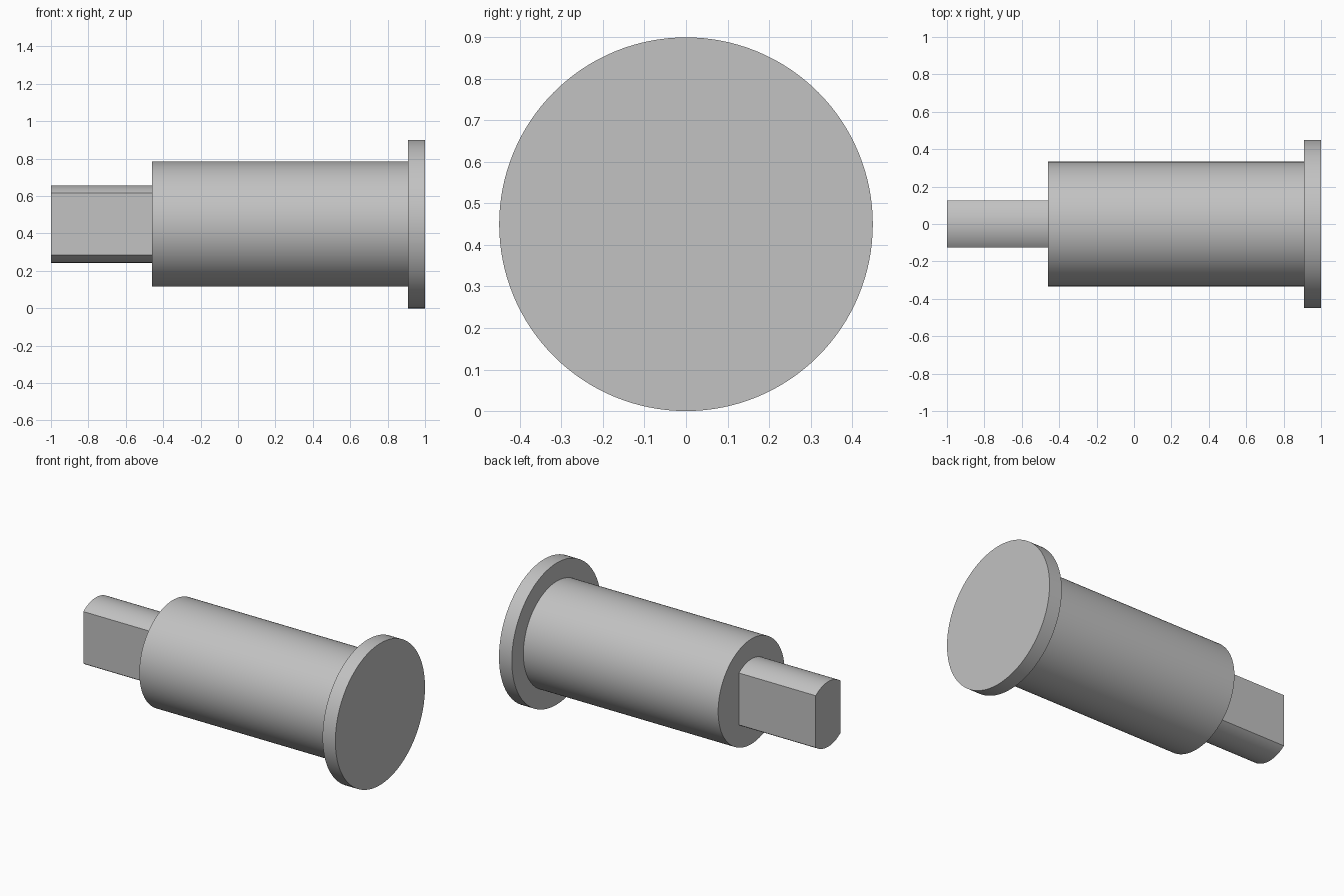
import bpy
import bmesh
import math

cube = bpy.data.objects.get("Cube")
if cube:
    bpy.data.objects.remove(cube, do_unlink=True)

AXIS_Z = 0.45

steel = bpy.data.materials.new("grey_steel")
steel.use_nodes = True
colour = (0.54, 0.54, 0.54, 1)
steel.diffuse_color = colour
steel.node_tree.nodes["Principled BSDF"].inputs["Base Color"].default_value = colour


def arc(radius, start, end, steps):
    """Section points (y, z) along an arc around the shaft axis."""
    angles = [start + (end - start) * i / steps for i in range(steps + 1)]
    return [(radius * math.cos(a), radius * math.sin(a)) for a in angles]


def circle(radius, steps=128):
    return arc(radius, 0, 2 * math.pi, steps)[:-1]


def extrude_along_x(name, section, x0, x1, cap_right=False):
    """Prism along x; the right end stays open where it meets the next part."""
    bm = bmesh.new()
    left, right = ([bm.verts.new((x, y, z)) for y, z in section] for x in (x0, x1))
    count = len(section)
    for i in range(count):
        j = (i + 1) % count
        bm.faces.new((left[i], right[i], right[j], left[j])).normal_flip()
    bm.faces.new(left[::-1])
    if cap_right:
        bm.faces.new(right)
    bm.normal_update()
    mesh = bpy.data.meshes.new(name)
    bm.to_mesh(mesh)
    bm.free()
    mesh.materials.append(steel)
    obj = bpy.data.objects.new(name, mesh)
    obj.location.z = AXIS_Z
    bpy.context.collection.objects.link(obj)
    bpy.ops.object.select_all(action="DESELECT")
    obj.select_set(True)
    bpy.context.view_layer.objects.active = obj
    bpy.ops.object.shade_smooth_by_angle(angle=math.radians(30))


# Wide end flange and main barrel
extrude_along_x("flange", circle(0.45), 0.91, 1.0, cap_right=True)
extrude_along_x("barrel", circle(0.334), -0.46, 0.91)

# Drive tang: a round bar with two flats, front and back
tang_radius, half_width = 0.207, 0.125
edge = math.acos(half_width / tang_radius)
tang = (arc(tang_radius, edge, math.pi - edge, 32)
        + arc(tang_radius, math.pi + edge, 2 * math.pi - edge, 32))
extrude_along_x("drive_tang", tang, -1.0, -0.46)
